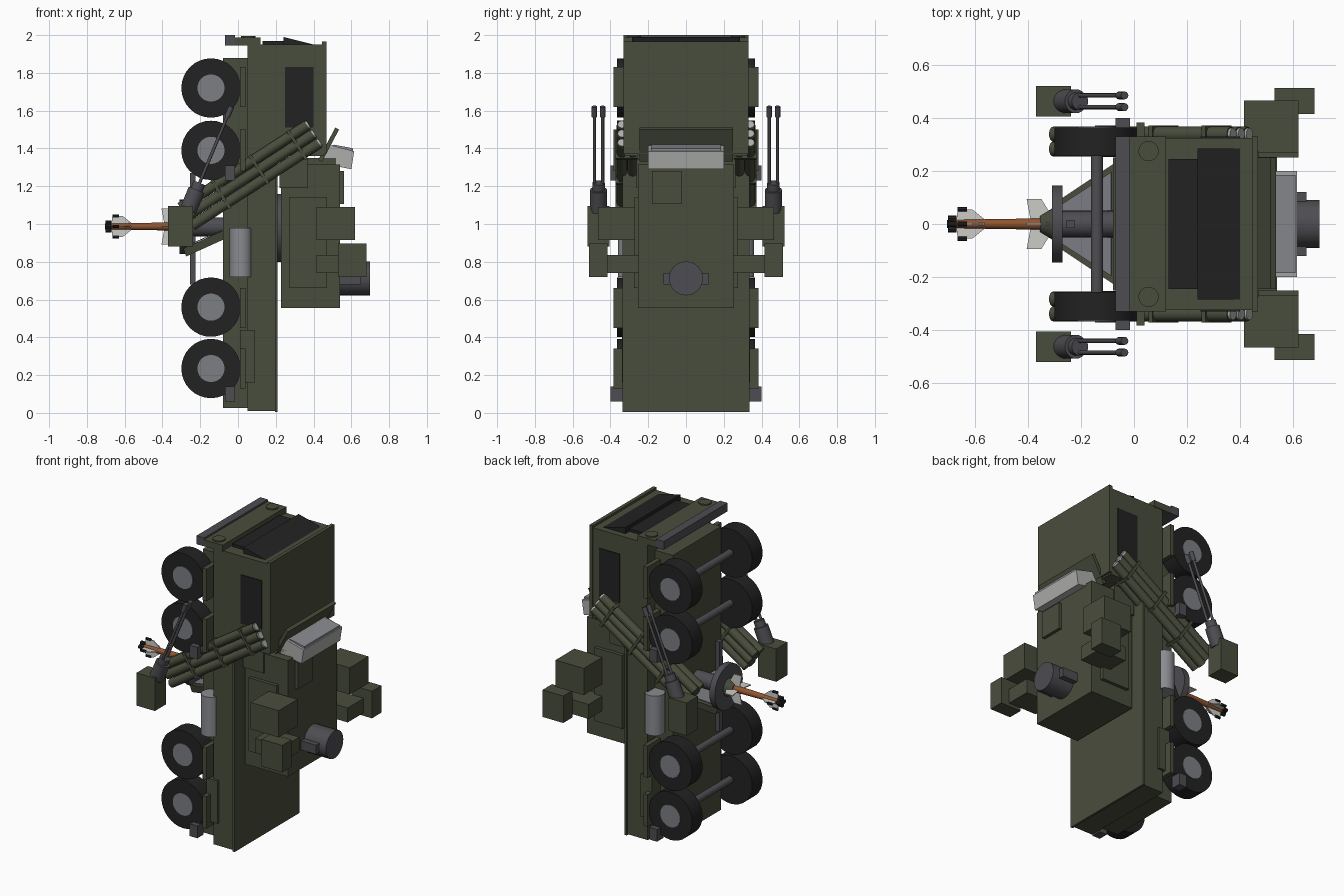
import bpy, bmesh, math
from mathutils import Vector, Matrix

if "Cube" in bpy.data.objects:
    bpy.data.objects.remove(bpy.data.objects["Cube"])


def mat(name, r, g, b):
    m = bpy.data.materials.new(name)
    m.diffuse_color = (r, g, b, 1)
    m.use_nodes = True
    m.node_tree.nodes["Principled BSDF"].inputs["Base Color"].default_value = m.diffuse_color
    return m


GREEN = mat("olive green", 0.066, 0.074, 0.045)
BLACK = mat("tyre black", 0.016, 0.016, 0.016)
HUB = mat("hub grey", 0.2, 0.21, 0.23)
DARK = mat("gunmetal", 0.075, 0.075, 0.085)
TANK = mat("tank grey", 0.25, 0.26, 0.28)
WHITE = mat("fin white", 0.6, 0.6, 0.57)
LIGHT = mat("radar grey", 0.42, 0.42, 0.41)
ORANGE = mat("missile orange", 0.28, 0.09, 0.028)


def finish(name, bm, m, smooth=False):
    me = bpy.data.meshes.new(name)
    bmesh.ops.recalc_face_normals(bm, faces=bm.faces)
    bm.to_mesh(me)
    bm.free()
    me.materials.append(m)
    ob = bpy.data.objects.new(name, me)
    bpy.context.collection.objects.link(ob)
    if smooth:
        bpy.context.view_layer.objects.active = ob
        ob.select_set(True)
        bpy.ops.object.shade_smooth_by_angle(angle=math.radians(40))
        ob.select_set(False)
    return ob


def box(name, m, x0, x1, y0, y1, z0, z1):
    bm = bmesh.new()
    M = Matrix.Translation(((x0 + x1) / 2, (y0 + y1) / 2, (z0 + z1) / 2))
    bmesh.ops.create_cube(bm, size=1, matrix=M @ Matrix.Diagonal((x1 - x0, y1 - y0, z1 - z0, 1)))
    return finish(name, bm, m)


def pair(name, m, x0, x1, y0, y1, z0, z1):
    for s, side in ((1, "left"), (-1, "right")):
        box(f"{name}_{side}", m, x0, x1, min(s * y0, s * y1), max(s * y0, s * y1), z0, z1)


def rod(name, m, a, b, r, r2=None, n=24):
    a, b = Vector(a), Vector(b)
    d = b - a
    M = Matrix.Translation((a + b) / 2) @ d.to_track_quat('Z', 'Y').to_matrix().to_4x4()
    bm = bmesh.new()
    bmesh.ops.create_cone(bm, cap_ends=True, segments=n, radius1=r,
                          radius2=r if r2 is None else r2, depth=d.length, matrix=M)
    return finish(name, bm, m, True)


def prism(name, m, pts, offset):
    # flat polygon pushed along an offset vector
    bm = bmesh.new()
    f = bm.faces.new([bm.verts.new(p) for p in pts])
    g = bmesh.ops.extrude_face_region(bm, geom=[f])
    bmesh.ops.translate(bm, vec=Vector(offset),
                        verts=[v for v in g['geom'] if isinstance(v, bmesh.types.BMVert)])
    return finish(name, bm, m)


def side_prism(name, m, xz, y0, y1):
    return prism(name, m, [(x, y0, z) for x, z in xz], (0, y1 - y0, 0))


# chassis, rear deck and cab
box("chassis", GREEN, -0.08, 0.05, -0.25, 0.25, 0.025, 1.88)
box("rear_deck", GREEN, 0.05, 0.2, -0.325, 0.325, 0.01, 1.37)
box("deck_plate", GREEN, 0.195, 0.21, -0.335, 0.335, 0.005, 1.37)
box("cab", GREEN, 0.05, 0.455, -0.325, 0.325, 1.36, 1.95)
box("cab_roof_plate", GREEN, 0.445, 0.468, -0.33, 0.33, 1.37, 1.965)
pair("cab_side_window", BLACK, 0.25, 0.4, 0.322, 0.33, 1.51, 1.83)
side_prism("windshield", BLACK, [(0.24, 1.95), (0.24, 1.99), (0.4, 1.95), (0.4, 1.94)], -0.285, 0.285)
box("grille", BLACK, 0.13, 0.24, -0.245, 0.245, 1.94, 1.968)
box("bumper", DARK, -0.07, -0.015, -0.33, 0.33, 1.945, 2.0)
box("bumper_shelf", GREEN, -0.015, 0.12, -0.33, 0.33, 1.945, 1.988)
for y in (-0.275, 0.275):
    rod("headlamp", GREEN, (0.055, y, 1.98), (0.055, y, 1.996), 0.038)

# fenders, side lockers, lamps and fuel tanks
for z0, z1 in ((0.13, 0.34), (0.45, 0.66), (1.28, 1.5), (1.62, 1.83)):
    pair("fender", GREEN, 0.01, 0.04, 0.24, 0.383, z0, z1)
pair("side_locker", GREEN, 0.01, 0.09, 0.24, 0.34, 0.16, 0.44)
for z0 in (0.06, 1.23):
    pair("side_lamp", DARK, -0.07, -0.015, 0.24 if z0 > 1 else 0.335, 0.4, z0, z0 + 0.08)
for y in (-0.3, 0.3):
    rod("fuel_tank", TANK, (0.015, y, 0.72), (0.015, y, 0.98), 0.06)

# wheels and axles
for z in (0.235, 0.56, 1.39, 1.72):
    rod("axle", DARK, (-0.14, -0.27, z), (-0.14, 0.27, z), 0.023)
    for s in (-1, 1):
        rod("tyre", BLACK, (-0.143, s * 0.257, z), (-0.143, s * 0.364, z), 0.157, n=32)
        rod("hub", HUB, (-0.143, s * 0.3, z), (-0.143, s * 0.368, z), 0.072)

# turret body
rod("turret_ring", DARK, (0.2, 0, 0.98), (0.24, 0, 0.98), 0.18, n=32)
box("turret", GREEN, 0.228, 0.54, -0.253, 0.253, 0.555, 1.315)
box("turret_nose", GREEN, 0.228, 0.52, -0.2, 0.2, 1.3, 1.35)
pair("turret_front_cheek", GREEN, 0.22, 0.37, 0.2, 0.262, 1.19, 1.345)
pair("turret_side_panel", GREEN, 0.27, 0.47, 0.25, 0.275, 0.66, 1.14)
box("turret_hatch", GREEN, 0.53, 0.56, -0.18, -0.025, 1.105, 1.28)
rod("sight_drum", DARK, (0.53, 0, 0.712), (0.7, 0, 0.712), 0.09)
box("sight_ears", DARK, 0.53, 0.65, -0.12, 0.12, 0.68, 0.74)

# search radar and its tilted shield
side_prism("search_radar", LIGHT, [(0.45, 1.42), (0.5, 1.415), (0.615, 1.385), (0.6, 1.29), (0.45, 1.32)], -0.2, 0.2)
side_prism("search_radar_cap", TANK, [(0.48, 1.41), (0.51, 1.42), (0.61, 1.4), (0.61, 1.38)], -0.185, 0.185)
side_prism("radar_shield", GREEN, [(0.445, 1.33), (0.425, 1.34), (0.515, 1.51), (0.535, 1.5)], -0.245, 0.25)

# equipment boxes on turret arms
pair("turret_arm", GREEN, 0.415, 0.62, 0.25, 0.415, 0.74, 0.835)
pair("equipment_box_upper", GREEN, 0.415, 0.62, 0.27, 0.465, 0.915, 1.09)
pair("equipment_box_outer", GREEN, 0.53, 0.68, 0.415, 0.513, 0.72, 0.897)

# twin guns
g = Vector((0.385, 0, 0.923))
for s in (-1, 1):
    y = s * 0.463
    box("gun_box", GREEN, -0.37, -0.237, y - 0.058, y + 0.058, 0.88, 1.095)
    base = Vector((-0.265, y, 1.07))
    rod("gun_breech", DARK, base, base + g * 0.12, 0.045)
    rod("gun_collar", DARK, base + g * 0.11, base + g * 0.16, 0.033)
    for dy in (-0.022, 0.022):
        b = base + Vector((0, dy, 0))
        rod("gun_barrel", DARK, b + g * 0.13, b + g * 0.56, 0.0085, n=12)
        rod("gun_muzzle", DARK, b + g * 0.54, b + g * 0.597, 0.015, n=12)

# missile tube packs
top = Vector((0.405, 0, 1.48))
d = Vector((math.cos(math.radians(33)), 0, math.sin(math.radians(33))))
n = Vector((-d.z, 0, d.x))
for s in (-1, 1):
    for row in (-1, 0, 1):
        for y in (0.283, 0.339):
            e = top + n * row * 0.057 + Vector((0, s * y, 0))
            rod("launch_tube", GREEN, e - d * 0.81, e - d * 0.01, 0.028, n=16)
            rod("launch_tube_cap", LIGHT, e - d * 0.03, e, 0.023, n=16)
    for t in (0.12, 0.36, 0.6):
        c = top - d * t + Vector((0, s * 0.253, 0))
        corners = [c + n * a + d * b for a, b in ((-0.09, 0), (0.09, 0), (0.09, 0.018), (-0.09, 0.018))]
        prism("tube_band", GREEN, corners, (0, s * 0.119, 0))

# tracking panel under the chassis, mast and dish
slab = [(-0.29, -0.085, 0.87), (-0.08, -0.225, 0.965), (-0.08, 0.225, 0.965), (-0.29, 0.085, 0.87)]
prism("tracking_panel", GREEN, slab, (0.015, 0, -0.042))
inset = [(-0.27, -0.075, 0.881), (-0.085, -0.195, 0.965), (-0.085, 0.195, 0.965), (-0.27, 0.075, 0.881)]
prism("tracking_panel_face", HUB, inset, (-0.002, 0, 0.004))
box("mast", DARK, -0.255, -0.225, -0.015, 0.015, 0.68, 1.27)
rod("mast_mount", DARK, (-0.28, 0, 0.985), (-0.07, 0, 0.985), 0.05)
rod("dish", DARK, (-0.31, 0, 0.985), (-0.27, 0, 0.985), 0.145, n=32)
rod("dish_dome", GREEN, (-0.31, 0, 0.985), (-0.355, 0, 0.985), 0.058, 0.03)

# finned missile
rod("missile_body", ORANGE, (-0.31, 0, 0.987), (-0.68, 0, 0.987), 0.022, 0.016, n=16)
rod("missile_end", BLACK, (-0.67, 0, 0.987), (-0.705, 0, 0.987), 0.015, n=12)
for k in range(4):
    a = k * math.pi / 2
    u, w = Vector((0, math.cos(a), math.sin(a))), Vector((0, -math.sin(a), math.cos(a)))
    for label, shape in (("rear", ((-0.3, 0.015), (-0.35, 0.095), (-0.405, 0.095), (-0.39, 0.015))),
                         ("front", ((-0.56, 0.015), (-0.61, 0.055), (-0.665, 0.055), (-0.67, 0.015)))):
        prism(f"{label}_fin", WHITE,
              [Vector((x, 0, 0.987)) + u * r - w * 0.003 for x, r in shape], w * 0.006)
    p = Vector((-0.64, 0, 0.987)) + u * 0.055
    rod("fin_tip", BLACK, p - Vector((0.025, 0, 0)), p + Vector((0.01, 0, 0)), 0.009, n=8)
    v = Vector((-0.69, 0, 0.987)) + u * 0.02
    rod("tail_vane", BLACK, v - Vector((0.012, 0, 0)), v + Vector((0.02, 0, 0)), 0.012, n=8)
